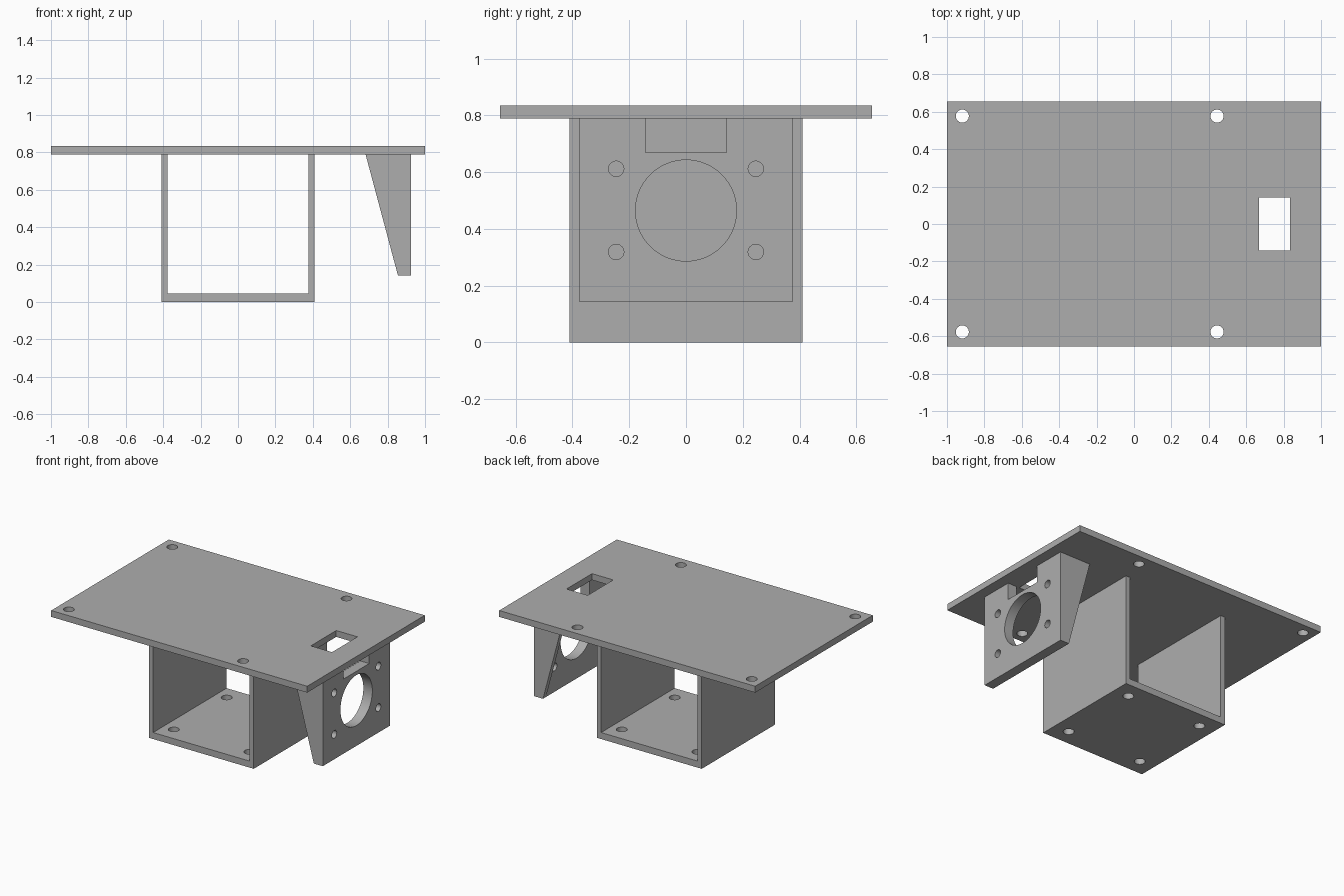
import bpy, bmesh
from math import pi, cos, sin, radians

cube = bpy.data.objects.get("Cube")
if cube:
    bpy.data.objects.remove(cube, do_unlink=True)

grey = bpy.data.materials.new("plain_grey")
grey.use_nodes = True
colour = (0.42, 0.42, 0.42, 1)
grey.diffuse_color = colour
grey.node_tree.nodes["Principled BSDF"].inputs["Base Color"].default_value = colour

FLAT = (0, 0, 0)                      # profile in x-y, thickness along z
FACING_X = (pi / 2, 0, pi / 2)        # profile in y-z, thickness along x
FACING_Y = (pi / 2, 0, 0)             # profile in x-z, thickness along y


def rect(x0, x1, y0, y1):
    return [(x0, y0), (x1, y0), (x1, y1), (x0, y1)]


def circle(x, y, r, n=48):
    return [(x + r * cos(2 * pi * i / n), y + r * sin(2 * pi * i / n)) for i in range(n)]


def plate(name, loops, thickness, location, rotation=FLAT):
    """Extrude an outline (first loop) with holes (other loops) into a solid."""
    curve = bpy.data.curves.new(name, "CURVE")
    curve.dimensions = "2D"
    curve.fill_mode = "BOTH"
    curve.extrude = thickness / 2
    for loop in loops:
        spline = curve.splines.new("POLY")
        spline.points.add(len(loop) - 1)
        for point, (x, y) in zip(spline.points, loop):
            point.co = (x, y, 0, 1)
        spline.use_cyclic_u = True
    obj = bpy.data.objects.new(name, curve)
    bpy.context.collection.objects.link(obj)
    obj.location, obj.rotation_euler = location, rotation
    bpy.ops.object.select_all(action="DESELECT")
    obj.select_set(True)
    bpy.context.view_layer.objects.active = obj
    bpy.ops.object.convert(target="MESH")
    obj = bpy.context.view_layer.objects.active
    # Weld caps to sides and face everything outwards
    bm = bmesh.new()
    bm.from_mesh(obj.data)
    bmesh.ops.remove_doubles(bm, verts=bm.verts, dist=0.0001)
    bmesh.ops.recalc_face_normals(bm, faces=bm.faces)
    bm.to_mesh(obj.data)
    bm.free()
    obj.data.materials.clear()
    obj.data.materials.append(grey)
    bpy.ops.object.shade_smooth_by_angle(angle=radians(30))
    return obj


TOP, UNDER, FLOOR = 0.835, 0.79, 0.046

# Top plate with four screw holes and a cable slot
screw_holes = [circle(x, y, 0.035) for x in (-0.918, 0.444) for y in (-0.577, 0.577)]
plate("top_plate", [rect(-1, 1, -0.656, 0.656), rect(0.668, 0.834, -0.142, 0.142)] + screw_holes,
      TOP - UNDER, (0, 0, (TOP + UNDER) / 2))

# Open channel: drilled floor and two side walls
floor_holes = [circle(x, y, 0.035) for x in (-0.295, 0.295) for y in (-0.295, 0.295)]
plate("channel_floor", [rect(-0.41, 0.41, -0.41, 0.41)] + floor_holes, FLOOR, (0, 0, FLOOR / 2))
for side, name in ((1, "left"), (-1, "right")):
    plate(name + "_channel_wall", [rect(-0.41, 0.41, FLOOR, UNDER)], 0.034,
          (side * 0.393, 0, 0), FACING_X)

# Hanging motor mount with notch, shaft hole and four bolt holes
BOTTOM = 0.143
mount = [(-0.375, BOTTOM), (0.375, BOTTOM), (0.375, UNDER), (0.143, UNDER),
         (0.143, 0.67), (-0.143, 0.67), (-0.143, UNDER), (-0.375, UNDER)]
bolt_holes = [circle(y, z, 0.027, 32) for y in (-0.246, 0.246) for z in (0.319, 0.612)]
plate("motor_mount", [mount, circle(0, 0.465, 0.178, 64)] + bolt_holes, 0.07,
      (0.89, 0, 0), FACING_X)

# Triangular gussets behind the mount
for side, name in ((-1, "front"), (1, "back")):
    plate(name + "_gusset", [[(0.855, BOTTOM), (0.855, UNDER), (0.682, UNDER)]], 0.034,
          (0, side * 0.358, 0), FACING_Y)
